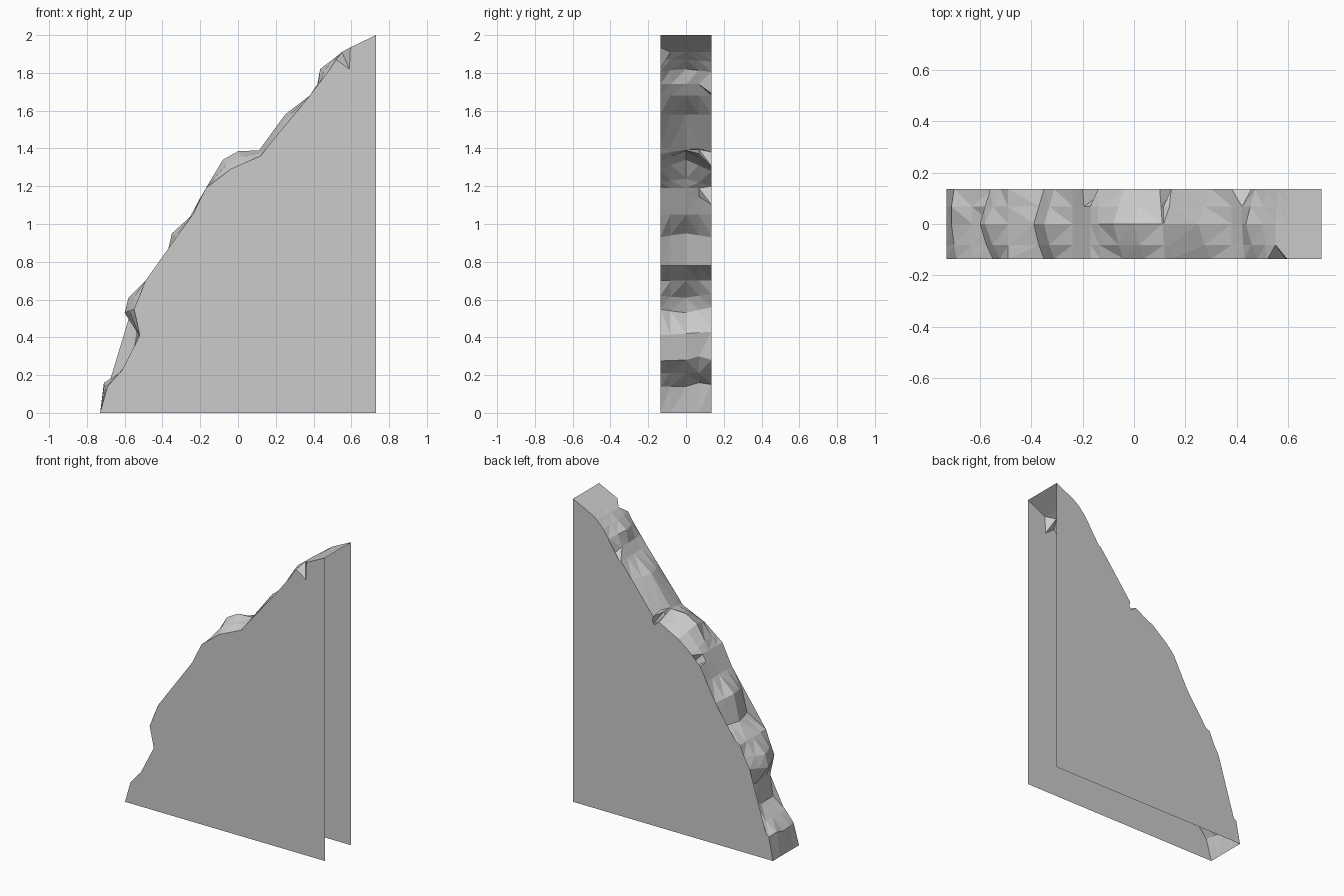
import bpy
import bmesh

if "Cube" in bpy.data.objects:
    bpy.data.objects.remove(bpy.data.objects["Cube"], do_unlink=True)

HALF = 0.136      # half of the wall thickness
END = 0.73        # straight end of the wall


def make_material(name, colour):
    material = bpy.data.materials.new(name)
    material.use_nodes = True
    material.diffuse_color = colour
    material.node_tree.nodes["Principled BSDF"].inputs["Base Color"].default_value = colour
    return material


def blend(a, b, factor):
    return tuple(p + (q - p) * factor for p, q in zip(a, b))


# Broken edge along the middle of the wall, (x, z) from the foot to the top
middle = [
    (-END, 0), (-.71, .14), (-.63, .21), (-.55, .28), (-.53, .42),
    (-.6, .53), (-.58, .61), (-.49, .7), (-.39, .78), (-.35, .95),
    (-.24, 1.05), (-.19, 1.15), (-.17, 1.19), (-.14, 1.24), (-.08, 1.34),
    (0, 1.385), (.11, 1.39), (.115, 1.395), (.13, 1.415), (.25, 1.58),
    (.38, 1.68), (.42, 1.74), (.435, 1.82), (.5, 1.87), (.55, 1.91),
    (.595, 1.935), (END, 2),
]

# Points where the front and back rims leave the middle edge
front_changes = {
    1: (-.69, .14), 3: (-.54, .275), 4: (-.52, .41), 5: (-.55, .55),
    6: (-.52, .62), 8: (-.35, .78), 9: (-.31, .93), 13: (-.13, 1.22),
    14: (-.04, 1.29), 15: (.04, 1.325), 16: (.12, 1.36), 17: (.13, 1.37),
    18: (.15, 1.4), 19: (.3, 1.58), 21: (.43, 1.74), 22: (.48, 1.81),
    23: (.52, 1.87), 24: (.59, 1.82),
}
back_changes = {
    1: (-.7, .15), 4: (-.535, .43), 5: (-.56, .56), 6: (-.52, .63),
    8: (-.35, .78), 9: (-.31, .93), 11: (-.2, 1.14), 12: (-.1, 1.1),
    13: (-.14, 1.2), 14: (-.04, 1.28), 15: (.04, 1.32), 16: (.1, 1.355),
    17: (.16, 1.305), 18: (.145, 1.38), 19: (.3, 1.58), 21: (.457, 1.69),
    22: (.47, 1.805), 23: (.51, 1.86), 24: (.56, 1.91),
}
front = [front_changes.get(i, point) for i, point in enumerate(middle)]
back = [back_changes.get(i, point) for i, point in enumerate(middle)]


def inner_rail(rim, notches, factor):
    """Rail between the middle and a rim, kept full at the chipped notches."""
    return [m if i in notches else blend(m, r, factor)
            for i, (m, r) in enumerate(zip(middle, rim))]


front_inner = inner_rail(front, {24}, 0.5)
back_inner = inner_rail(back, {12, 17, 21}, 0.5)
back_inner[1] = (-.71, .16)
back_inner[3] = (-.56, .3)

rails = [(-HALF, front), (-HALF * 0.6, front_inner), (0, middle),
         (HALF * 0.5, back_inner), (HALF, back)]

# Broken edge strip
bm = bmesh.new()
grid = [[bm.verts.new((x, y, z)) for x, z in rail] for y, rail in rails]
for low, high in zip(grid, grid[1:]):
    for i in range(len(middle) - 1):
        quad = (low[i], low[i + 1], high[i + 1], high[i])
        bm.faces.new(quad)
bmesh.ops.triangulate(bm, faces=bm.faces[:])

# Flat front and back sheets; the straight end and the bottom stay open
for rim, y in ((grid[0], -HALF), (grid[-1], HALF)):
    corner = bm.verts.new((END, y, 0))
    sheet = bm.faces.new(rim + [corner])
    bmesh.ops.triangulate(bm, faces=[sheet], ngon_method="EAR_CLIP")

bmesh.ops.recalc_face_normals(bm, faces=bm.faces[:])
bm.normal_update()
front_face = min(bm.faces, key=lambda f: f.calc_center_median().y)
if front_face.normal.y > 0:
    bmesh.ops.reverse_faces(bm, faces=bm.faces[:])

mesh = bpy.data.meshes.new("broken_wall")
bm.to_mesh(mesh)
bm.free()
mesh.materials.append(make_material("plain grey", (0.6, 0.6, 0.6, 1)))
wall = bpy.data.objects.new("broken_wall", mesh)
bpy.context.scene.collection.objects.link(wall)
